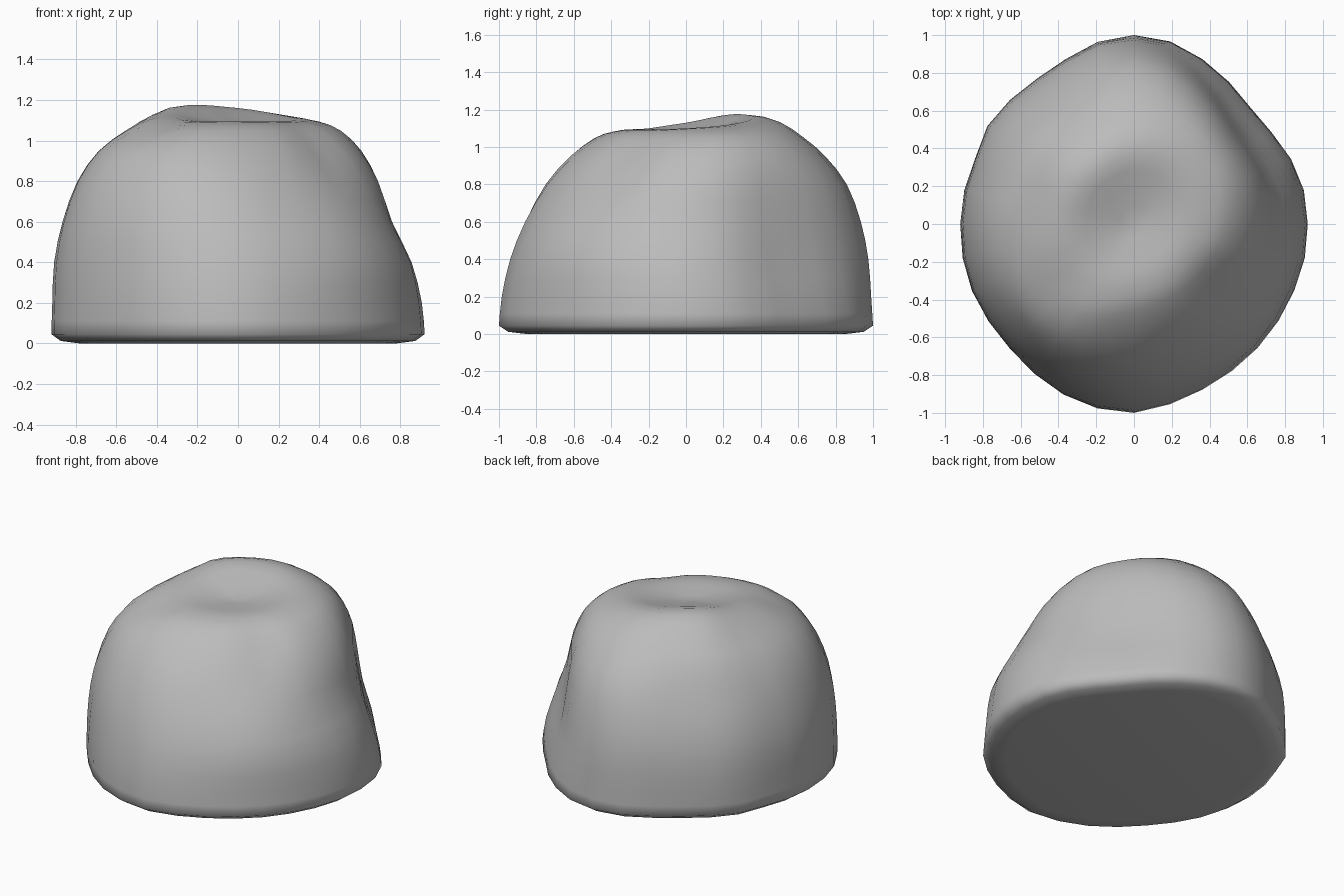
import bpy, bmesh
from math import cos, sin, pi, exp

if "Cube" in bpy.data.objects:
    bpy.data.objects.remove(bpy.data.objects["Cube"])

SEG = 32
# Base outline radius, counter-clockwise from +x
BASE = [.92, .917, .90, .875, .872, .905, .945, .985, 1, .983, .945, .925, .928, .933,
        .91, .916, .92, .925, .928, .926, .93, .952, .977, .995, 1, .973, .949,
        .935, .927, .921, .919, .922]
# Side profile: share of base radius at each level, for 8 compass directions
LEVELS = [.045, .2, .4, .6, .8, .95, 1.05]
SIDES = [
    [1, .985, .93, .825, .75, .65, .53],    # right
    [1, .965, .89, .85, .815, .755, .66],   # back right
    [1, .99, .975, .935, .86, .745, .63],   # back
    [1, 1, .985, .93, .83, .74, .64],       # back left
    [1, .995, .985, .94, .86, .745, .60],   # left
    [1, 1, .985, .95, .87, .765, .62],      # front left
    [1, .985, .94, .86, .74, .60, .46],     # front
    [1, .985, .96, .86, .71, .59, .47],     # front right
]
RIM = [1.10, 1.12, 1.16, 1.175, 1.13, 1.10, 1.095, 1.095]
CENTRE = 1.075
# Scooped dents on the front shoulders: x, y, depth, spread
DENTS = [(.41, -.33, .05, .02), (-.43, -.36, .03, .025)]


def spline(a, b, c, d, t):
    return b + .5 * t * (c - a + t * (2*a - 5*b + 4*c - d + t * (3*(b - c) + d - a)))


def around(values, i):
    """Smooth periodic interpolation of 8 directions over SEG columns."""
    k, t = divmod(i * 8 / SEG, 1)
    k = int(k)
    return spline(*(values[(k + j) % 8] for j in (-1, 0, 1, 2)), t)


def column(i):
    """Radius and height pairs from the underside to near the top centre."""
    pts = [(around([s[k] for s in SIDES], i), z) for k, z in enumerate(LEVELS)]
    last, rim = pts[-1][0], around(RIM, i)
    pts += [(last * .8, .25 * 1.05 + .75 * rim), (last * .58, rim),
            (last * .32, .5 * rim + .5 * CENTRE), (0, CENTRE)]
    fine = []
    for k in range(len(pts) - 1):
        q = [pts[max(0, min(len(pts) - 1, k + j))] for j in (-1, 0, 1, 2)]
        for t in (0, .5):
            fine.append([spline(*(p[n] for p in q), t) for n in (0, 1)])
    return [(.85, 0), (.95, .012)] + fine


bm = bmesh.new()
cols = []
for i in range(SEG):
    a = 2 * pi * i / SEG
    col = []
    for f, z in column(i):
        x, y = f * BASE[i] * cos(a), f * BASE[i] * sin(a)
        if z > .7:
            z -= sum(d * exp(-((x - u)**2 + (y - v)**2) / s) for u, v, d, s in DENTS)
        col.append(bm.verts.new((x, y, z)))
    cols.append(col)

# Skin, top fan and flat underside
top = bm.verts.new((0, 0, CENTRE))
for i in range(SEG):
    p, q = cols[i], cols[(i + 1) % SEG]
    for k in range(len(p) - 1):
        bm.faces.new((p[k], q[k], q[k + 1], p[k + 1]))
    bm.faces.new((p[-1], q[-1], top))
bm.faces.new([c[0] for c in reversed(cols)])
bmesh.ops.recalc_face_normals(bm, faces=bm.faces)
for f in bm.faces:
    f.smooth = True

mesh = bpy.data.meshes.new("boulder")
bm.to_mesh(mesh)
bm.free()
rock = bpy.data.objects.new("boulder", mesh)
bpy.context.collection.objects.link(rock)

# Dark grey stone
stone = bpy.data.materials.new("stone")
stone.diffuse_color = (.5, .5, .5, 1)
stone.use_nodes = True
stone.node_tree.nodes["Principled BSDF"].inputs["Base Color"].default_value = stone.diffuse_color
mesh.materials.append(stone)
